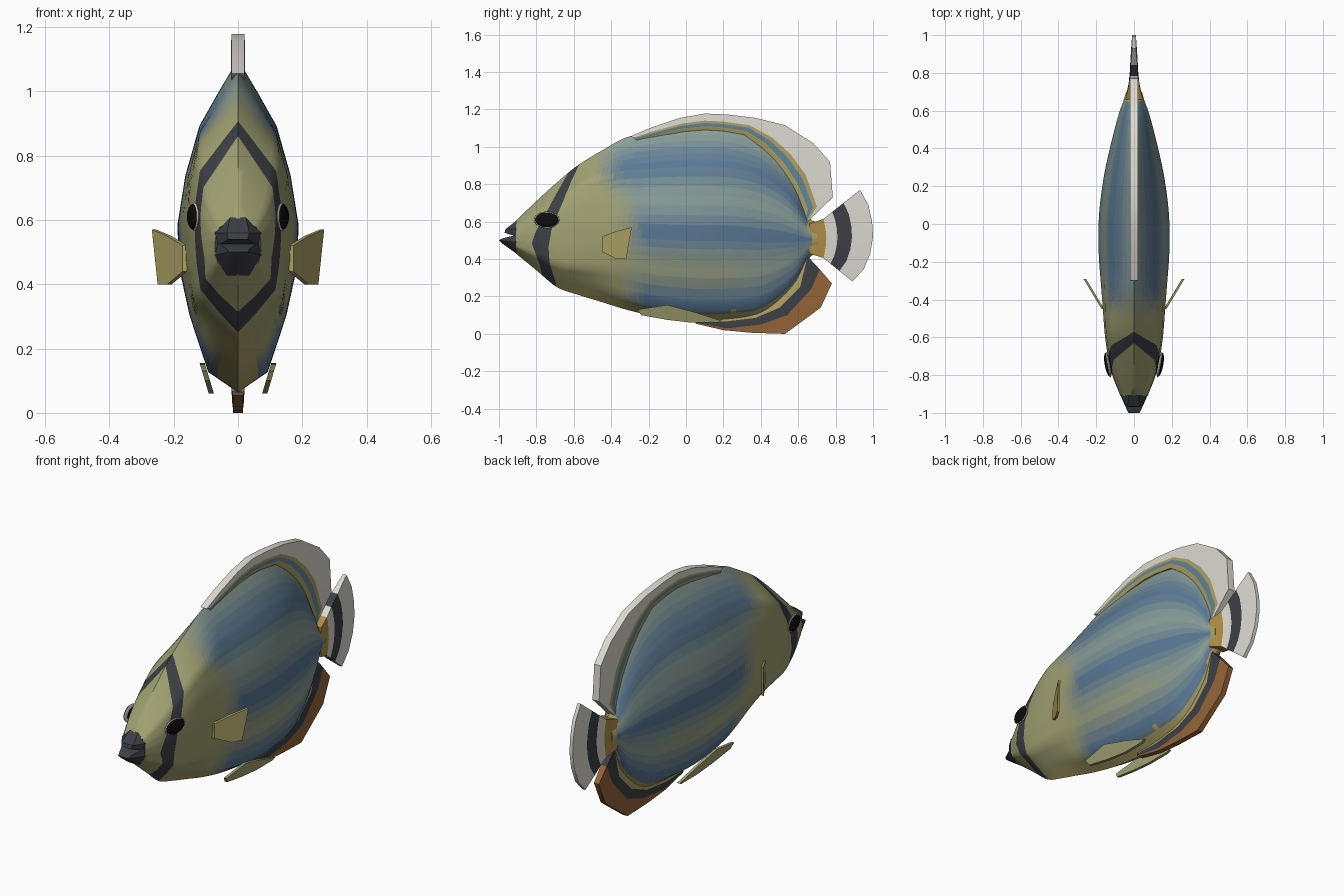
import bpy, bmesh, math
from mathutils import Vector

if "Cube" in bpy.data.objects:
    bpy.data.objects.remove(bpy.data.objects["Cube"])

OLIVE = (0.36, 0.36, 0.17)
BLUE = (0.10, 0.19, 0.30)
PALE = (0.25, 0.34, 0.31)
DARK = (0.045, 0.05, 0.06)
WHITE = (0.72, 0.70, 0.63)
YELLOW = (0.42, 0.36, 0.13)
TEAL = (0.12, 0.24, 0.32)
BROWN = (0.30, 0.13, 0.04)
AMBER = (0.45, 0.28, 0.06)


def lerp(a, b, t):
    return tuple(p + (q - p) * t for p, q in zip(a, b))


def smooth(a, b, x):
    t = min(1, max(0, (x - a) / (b - a)))
    return t * t * (3 - 2 * t)


def paint(obj, face, color, cache):
    # one material per (rounded) colour
    key = tuple(round(c, 2) if max(color) > 0.1 else c for c in color)
    if key not in cache:
        name = "paint_%.3f_%.3f_%.3f" % key
        mat = bpy.data.materials.get(name) or bpy.data.materials.new(name)
        mat.diffuse_color = (*key, 1)
        mat.use_nodes = True
        mat.node_tree.nodes["Principled BSDF"].inputs["Base Color"].default_value = mat.diffuse_color
        cache[key] = len(obj.data.materials)
        obj.data.materials.append(mat)
    face.material_index = cache[key]


def finish(name, bm, color_of, angle=35):
    bmesh.ops.recalc_face_normals(bm, faces=bm.faces)
    obj = bpy.data.objects.new(name, bpy.data.meshes.new(name))
    bpy.context.collection.objects.link(obj)
    cache = {}
    for f in bm.faces:
        paint(obj, f, color_of(f), cache)
    bm.to_mesh(obj.data)
    bm.free()
    bpy.ops.object.select_all(action='DESELECT')
    obj.select_set(True)
    bpy.context.view_layer.objects.active = obj
    bpy.ops.object.shade_smooth_by_angle(angle=math.radians(angle))
    return obj


# Body stations: y, top z, bottom z, half width
ST = [(-0.91, 0.605, 0.43, 0.072), (-0.80, 0.71, 0.34, 0.115), (-0.69, 0.81, 0.25, 0.14),
      (-0.58, 0.90, 0.21, 0.155), (-0.45, 0.98, 0.17, 0.165), (-0.32, 1.05, 0.13, 0.175),
      (-0.15, 1.085, 0.09, 0.187), (0.05, 1.10, 0.065, 0.185), (0.25, 1.09, 0.07, 0.16),
      (0.40, 1.03, 0.10, 0.128), (0.52, 0.91, 0.19, 0.098), (0.60, 0.77, 0.29, 0.075),
      (0.65, 0.63, 0.40, 0.056), (0.70, 0.595, 0.43, 0.042)]
# Half cross-sections, top to bottom, for head and trunk
HEAD = [(0, 1), (.42, .84), (.8, .68), (.95, .4), (1, .1), (.98, -.25), (.88, -.58), (.45, -.8), (0, -1)]
TRUNK = [(0, 1), (.33, .8), (.64, .6), (.87, .3), (1, 0), (.98, -.25), (.8, -.55), (.5, -.88), (0, -1)]
# Front and rear edge of the dark eye band, top to bottom
BAND_F = [-.63, -.68, -.72, -.77, -.805, -.825, -.80, -.78, -.77]
BAND_R = [-.57, -.61, -.64, -.685, -.72, -.735, -.73, -.71, -.69]


def station(y):
    n = len(ST)
    i = max(k for k in range(n - 1) if ST[k][0] <= y + 1e-6)
    a, b = ST[i], ST[i + 1]
    h = b[0] - a[0]
    t = (y - a[0]) / h

    def slope(k, c):
        p, q = ST[max(0, k - 1)], ST[min(n - 1, k + 1)]
        return (q[c] - p[c]) / (q[0] - p[0])
    return [(2*t**3 - 3*t*t + 1) * a[c] + (t**3 - 2*t*t + t) * h * slope(i, c)
            + (3*t*t - 2*t**3) * b[c] + (t**3 - t*t) * h * slope(i + 1, c) for c in (1, 2, 3)]


def sample(table, v):
    k = min(7, int(v * 8))
    t = v * 8 - k
    if isinstance(table[0], tuple):
        return lerp(table[k], table[k + 1], t)
    return table[k] + (table[k + 1] - table[k]) * t


def skin(y, v, side):
    top, bot, w = station(y)
    px, pz = lerp(sample(HEAD, v), sample(TRUNK, v), smooth(-0.6, -0.2, y))
    return Vector((side * px * w, y, (top + bot) / 2 + pz * (top - bot) / 2))


def body_color(p):
    top, bot, w = station(min(0.7, max(-0.91, p.y)))
    f = (p.z - (top + bot) / 2) / ((top - bot) / 2)
    light = 0.5 + 0.5 * math.cos(2 * math.pi * (f - 0.27) / 0.73)
    pale = lerp(PALE, OLIVE, 0.6 * smooth(0.0, -0.5, f) * smooth(0.6, 0.1, p.y))
    c = lerp(BLUE, pale, round(light * 8) / 8)
    start = -0.33 - 0.14 * smooth(0, 0.8, f)
    c = lerp(OLIVE, c, round(smooth(start - 0.06, start + 0.14, p.y) * 8) / 8)
    if f < -0.9 or (p.y > 0.66):
        c = YELLOW
    return c


# Body: rows follow the eye band so that its edges are clean
def build_body():
    bm = bmesh.new()
    nv = 24
    ring = [(i / nv, 1) for i in range(nv + 1)] + [(i / nv, -1) for i in range(nv - 1, 0, -1)]
    rows, zone = [], []
    for seg, count in ((0, 6), (1, 4), (2, 52)):
        for k in range(count + (seg == 2)):
            row = []
            for v, s in ring:
                cuts = [-0.91, sample(BAND_F, v), sample(BAND_R, v), 0.70]
                y = cuts[seg] + (cuts[seg + 1] - cuts[seg]) * k / count
                row.append(bm.verts.new(skin(y, v, s)))
            rows.append(row)
            zone.append(seg)
    colors = {}
    n = len(ring)
    for r in range(len(rows) - 1):
        for i in range(n):
            j = (i + 1) % n
            f = bm.faces.new((rows[r][i], rows[r][j], rows[r + 1][j], rows[r + 1][i]))
            colors[f] = (OLIVE, DARK, None)[zone[r]] or body_color(f.calc_center_median())
    colors[bm.faces.new(rows[0])] = DARK
    colors[bm.faces.new(rows[-1])] = YELLOW
    finish("body", bm, lambda f: colors[f], 50)


# Fin: solid sheet lofted through (y, z) rows, one colour per band
def fin(name, rows, thick, bands, x_of=lambda y, z: 0, side=1):
    bm = bmesh.new()
    g = [[[bm.verts.new((side * (x_of(y, z) + s * t), y, z)) for y, z in row]
          for row, t in zip(rows, thick)] for s in (1, -1)]
    nr, nc = len(rows), len(rows[0])
    colors = {}

    def quad(vs, r):
        colors[bm.faces.new(vs)] = bands[r]
    for r in range(nr - 1):
        for c in range(nc - 1):
            for s in g:
                quad((s[r][c], s[r][c + 1], s[r + 1][c + 1], s[r + 1][c]), r)
        for c in (0, nc - 1):
            quad((g[0][r][c], g[0][r + 1][c], g[1][r + 1][c], g[1][r][c]), r)
    for r in (0, nr - 1):
        for c in range(nc - 1):
            quad((g[0][r][c], g[0][r][c + 1], g[1][r][c + 1], g[1][r][c]), min(r, nr - 2))
    finish(name, bm, lambda f: colors[f])


def between(a, b, t):
    return [lerp(p, q, t) for p, q in zip(a, b)]


build_body()

# Dorsal fin
outer = [(-.3, 1.055), (-.18, 1.105), (-.03, 1.155), (.1, 1.178), (.22, 1.173), (.37, 1.155),
         (.53, 1.115), (.68, 1.02), (.77, .92), (.785, .73), (.65, .60)]
mid = [(-.28, 1.05), (-.17, 1.085), (-.02, 1.125), (.1, 1.14), (.2, 1.135), (.34, 1.115),
       (.46, 1.05), (.56, .96), (.64, .85), (.70, .68), (.645, .597)]
inner = [(-.26, 1.03), (-.16, 1.05), (-.02, 1.08), (.1, 1.09), (.19, 1.085), (.31, 1.065),
         (.4, 1.0), (.49, .9), (.57, .77), (.62, .66), (.63, .59)]
fin("dorsal_fin", [inner, between(inner, mid, .4), between(inner, mid, .75), mid, outer],
    [.014, .022, .022, .022, .02], [YELLOW, TEAL, YELLOW, WHITE])

# Anal fin
fin("anal_fin", [[(.05, .09), (.2, .09), (.35, .12), (.47, .17), (.58, .28), (.63, .41)],
                 [(.05, .07), (.2, .065), (.37, .085), (.5, .14), (.61, .25), (.65, .415)],
                 [(.05, .06), (.22, .03), (.4, .05), (.54, .10), (.67, .24), (.715, .345)],
                 [(.05, .055), (.2, .02), (.35, .006), (.53, 0), (.72, .14), (.78, .27)]],
    [.014, .02, .018, .015], [YELLOW, DARK, BROWN])

# Tail fin
root = [(.66, .59 - .0267 * i) for i in range(7)]
base = [(.735 + .015 * math.sin(math.pi * i / 6), .615 - .035 * i) for i in range(7)]
rim = [(.93, .77), (.975, .69), (.995, .6), (1, .52), (.985, .43), (.95, .345), (.89, .28)]
fin("tail_fin", [root, base, between(base, rim, .24), between(base, rim, .55), rim],
    [.045, .028, .022, .018, .01], [AMBER, WHITE, DARK, WHITE])

for side, label in ((1, "right"), (-1, "left")):
    # Pectoral fins flare out and back
    fin("pectoral_fin_" + label,
        [[(-.45, .52), (-.37, .55), (-.29, .57)], [(-.45, .48), (-.38, .475), (-.305, .485)],
         [(-.45, .44), (-.37, .40), (-.32, .40)]],
        [.007] * 3, [YELLOW] * 2, lambda y, z: .165 + (y + .45) * .6, side)
    # Pelvic fins lie along the belly
    fin("pelvic_fin_" + label,
        [[(-.26, .13), (-.1, .155), (.05, .115), (.19, .07)],
         [(-.24, .10), (-.1, .075), (.03, .06), (.17, .06)]],
        [.008] * 2, [OLIVE], lambda y, z: .08 + (z - .05) * .3, side)
    # Eyes with a thin pale ring
    for name, color, size, x in (("eye_", (.004, .004, .004), (.016, .064, .040), .139),
                                 ("eye_ring_", WHITE, (.010, .069, .044), .136)):
        bm = bmesh.new()
        bmesh.ops.create_uvsphere(bm, u_segments=20, v_segments=12, radius=1)
        eye = finish(name + label, bm, lambda f: color, 60)
        eye.scale = size
        eye.location = (side * x, -.745, .61)
        eye.rotation_euler.z = -side * .18

# Lips
for name, pts in (("upper_lip", [(.025, -.905, .607), (.073, -.905, .56), (.065, -.905, .52),
                                 (.035, -.965, .56), (.03, -.97, .54)]),
                  ("lower_lip", [(.065, -.905, .53), (.073, -.905, .49), (.035, -.905, .428),
                                 (.035, -.985, .51), (.03, -1.0, .50), (.025, -.985, .485)])):
    bm = bmesh.new()
    verts = [bm.verts.new((s * x, y, z)) for x, y, z in pts for s in (1, -1)]
    hull = bmesh.ops.convex_hull(bm, input=verts)
    loose = [v for v in bm.verts if not v.link_faces]
    bmesh.ops.delete(bm, geom=loose, context='VERTS')
    finish(name, bm, lambda f: DARK)
